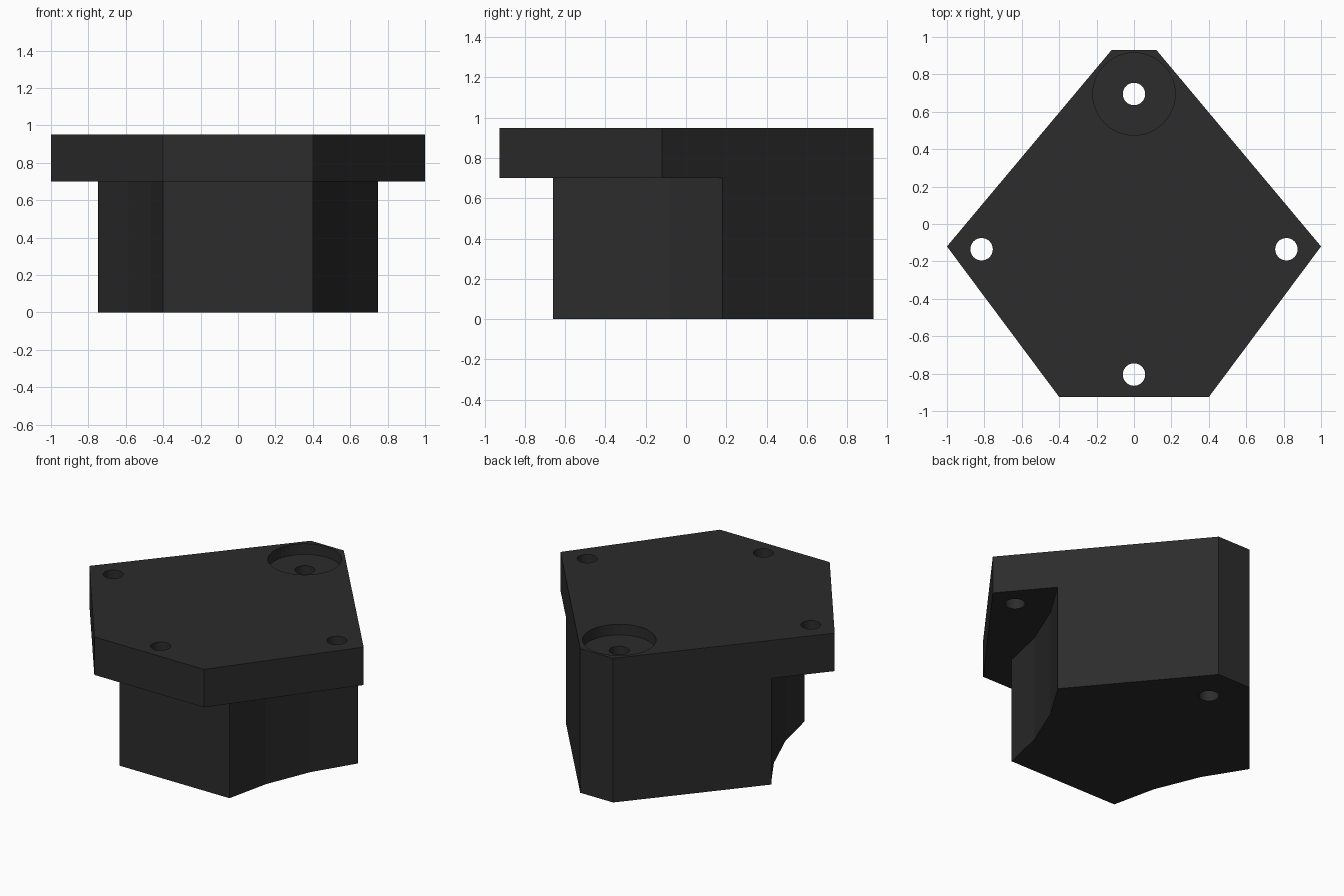
import bpy, bmesh

if "Cube" in bpy.data.objects:
    bpy.data.objects.remove(bpy.data.objects["Cube"])

def mirror_profile(right):
    """Close a profile symmetric about x = 0 from its right half."""
    return right + [(-x, y) for x, y in reversed(right)]

def prism(name, pts, z0, z1):
    bm = bmesh.new()
    base = bm.faces.new([bm.verts.new((x, y, z0)) for x, y in pts])
    ext = bmesh.ops.extrude_face_region(bm, geom=[base])["geom"]
    top = [v for v in ext if isinstance(v, bmesh.types.BMVert)]
    bmesh.ops.translate(bm, verts=top, vec=(0, 0, z1 - z0))
    bmesh.ops.recalc_face_normals(bm, faces=bm.faces[:])
    mesh = bpy.data.meshes.new(name)
    bm.to_mesh(mesh)
    bm.free()
    obj = bpy.data.objects.new(name, mesh)
    bpy.context.collection.objects.link(obj)
    return obj

def drill(name, x, y, r, z0, z1):
    bpy.ops.mesh.primitive_cylinder_add(vertices=48, radius=r, depth=z1 - z0,
                                        location=(x, y, (z0 + z1) / 2))
    bpy.context.object.name = name
    return bpy.context.object

def cut(target, cutter):
    mod = target.modifiers.new("cut", "BOOLEAN")
    mod.operation = "DIFFERENCE"
    mod.solver = "EXACT"
    mod.object = cutter
    bpy.context.view_layer.objects.active = target
    bpy.ops.object.modifier_apply(modifier=mod.name)
    bpy.data.objects.remove(cutter, do_unlink=True)

# Full-height block with the six-sided plate outline
body = prism("mounting_block",
             mirror_profile([(0.12, 0.93), (1, -0.12), (0.4, -0.925)]), 0, 0.95)

# Undercut below the plate, leaving the faceted concave flanks and flat front
undercut = mirror_profile([(1.3, -1.3), (1.3, 0.18), (0.745, 0.18),
                           (0.585, -0.08), (0.465, -0.37), (0.4, -0.66)])
cut(body, prism("undercut_cutter", undercut, -0.2, 0.7))

# Counterbore and four through holes
cut(body, drill("counterbore_cutter", 0, 0.695, 0.22, 0.88, 1.1))
for x, y in [(0, 0.695), (0.815, -0.135), (-0.815, -0.135), (0, -0.805)]:
    cut(body, drill("hole_cutter", x, y, 0.06, -0.2, 1.1))

# Dark grey finish
mat = bpy.data.materials.new("dark_grey")
mat.diffuse_color = (0.025, 0.025, 0.025, 1)
mat.use_nodes = True
mat.node_tree.nodes["Principled BSDF"].inputs["Base Color"].default_value = mat.diffuse_color
body.data.materials.clear()
body.data.materials.append(mat)
